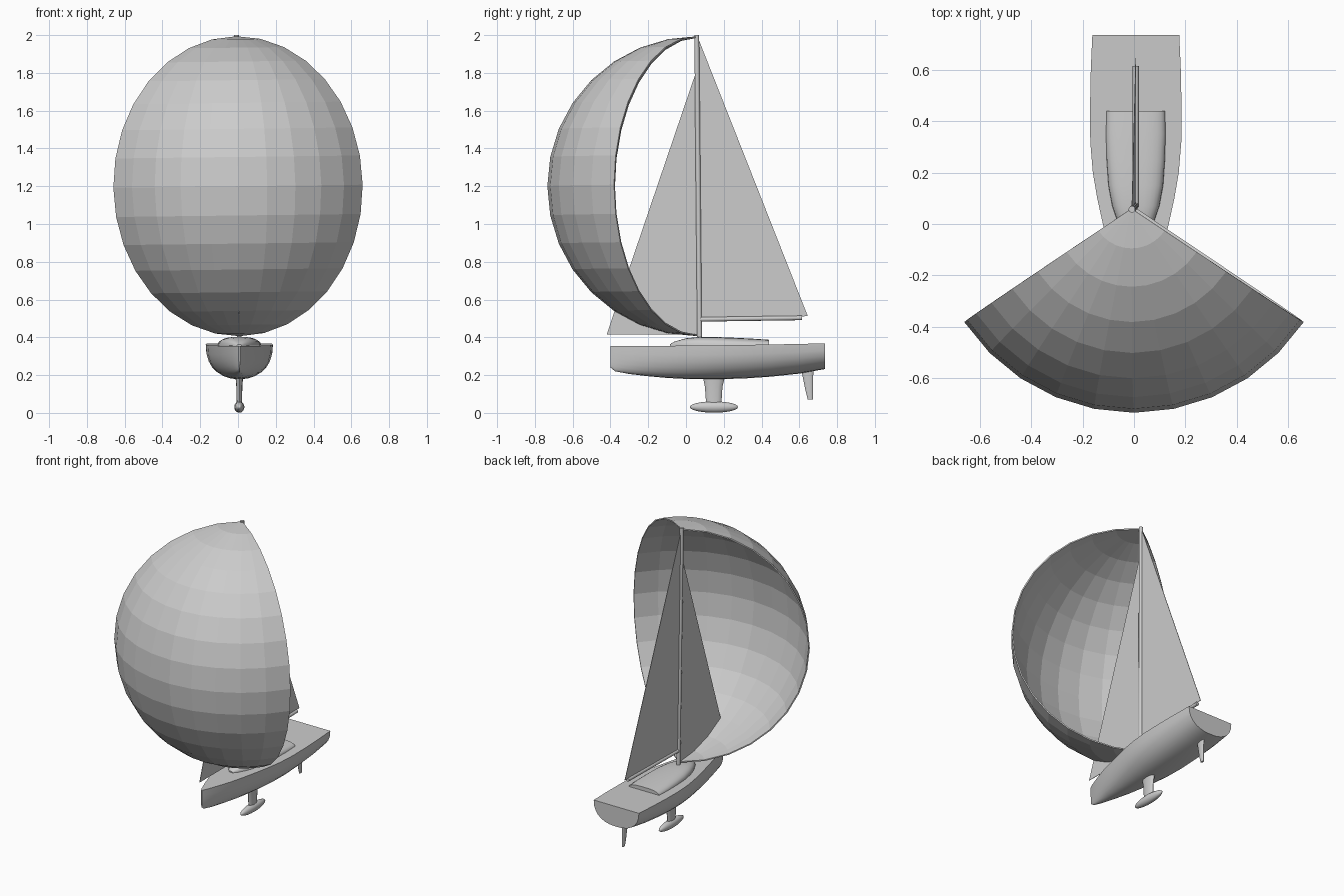
import bpy, bmesh, math
from math import sin, cos, pi, radians, atan2
from mathutils import Vector, Matrix

if "Cube" in bpy.data.objects:
    bpy.data.objects.remove(bpy.data.objects["Cube"])


def finish(name, bm, smooth=None):
    bmesh.ops.recalc_face_normals(bm, faces=bm.faces[:])
    me = bpy.data.meshes.new(name)
    bm.to_mesh(me)
    bm.free()
    ob = bpy.data.objects.new(name, me)
    bpy.context.collection.objects.link(ob)
    if smooth:
        bpy.ops.object.select_all(action='DESELECT')
        bpy.context.view_layer.objects.active = ob
        ob.select_set(True)
        bpy.ops.object.shade_smooth_by_angle(angle=radians(smooth))
    return ob


def loft(name, rings, smooth=None):
    """Skin closed rings of equal length and cap both ends."""
    bm = bmesh.new()
    rows = [[bm.verts.new(p) for p in r] for r in rings]
    n = len(rows[0])
    for a, b in zip(rows, rows[1:]):
        for i in range(n):
            j = (i + 1) % n
            bm.faces.new((a[i], a[j], b[j], b[i]))
    bm.faces.new(rows[0])
    bm.faces.new(rows[-1])
    return finish(name, bm, smooth)


def half_oval(y, w, z, h, x=0.007, n=14, p=0.85):
    """Half-oval section standing on (or hanging from) level z."""
    pts = []
    for i in range(n + 1):
        a = pi * i / n
        c = cos(a)
        pts.append((x + w * math.copysign(abs(c) ** p, c), y, z + h * max(sin(a), 0) ** p))
    return pts


def foil(z, y0, y1, t, x=0.007, n=12):
    """Oval fin section at height z."""
    return [(x + t * sin(2 * pi * i / n),
             (y0 + y1) / 2 + (y1 - y0) / 2 * cos(2 * pi * i / n), z) for i in range(n)]


def rod(name, a, b, r, n=12):
    a, b = Vector(a), Vector(b)
    q = (b - a).to_track_quat('Z', 'Y')
    circle = [q @ Vector((r * cos(2 * pi * i / n), r * sin(2 * pi * i / n), 0)) for i in range(n)]
    return loft(name, [[a + c for c in circle], [b + c for c in circle]], 40)


def flat_sail(name, pts, t=0.003):
    return loft(name, [[(x + s * t / 2, y, z) for x, y, z in pts] for s in (-1, 1)])


# hull: (y, half width, deck height, keel height)
stations = [(-0.40, 0.004, 0.355, 0.24), (-0.375, 0.016, 0.355, 0.22),
            (-0.3, 0.044, 0.355, 0.206), (-0.2, 0.078, 0.355, 0.194),
            (-0.1, 0.104, 0.355, 0.185), (0.0, 0.128, 0.356, 0.18),
            (0.1, 0.15, 0.357, 0.178), (0.2, 0.167, 0.358, 0.179),
            (0.32, 0.177, 0.36, 0.183), (0.45, 0.178, 0.362, 0.192),
            (0.6, 0.175, 0.365, 0.208), (0.735, 0.169, 0.368, 0.232)]
loft("hull", [half_oval(y, w, d, k - d) for y, w, d, k in stations], 35)

# cabin roof: (y, half width, top height)
roof = [(-0.085, 0.012, 0.363), (-0.06, 0.035, 0.378), (0.0, 0.068, 0.395),
        (0.07, 0.092, 0.402), (0.15, 0.107, 0.402), (0.25, 0.114, 0.398),
        (0.35, 0.117, 0.393), (0.44, 0.115, 0.387)]
loft("cabin", [half_oval(y, w, 0.352, t - 0.352, p=0.7) for y, w, t in roof], 40)

# keel fin, bulb and rudder
loft("keel_fin", [foil(0.2, 0.087, 0.208, 0.021), foil(0.14, 0.1, 0.193, 0.016),
                  foil(0.04, 0.107, 0.187, 0.014)], 40)
bm = bmesh.new()
bmesh.ops.create_uvsphere(bm, u_segments=16, v_segments=12, radius=1, matrix=
    Matrix.Translation((0.007, 0.148, 0.031)) @ Matrix.Diagonal((0.027, 0.128, 0.03, 1))
    @ Matrix.Rotation(pi / 2, 4, 'X'))
finish("keel_bulb", bm, 40)
loft("rudder", [foil(0.24, 0.608, 0.674, 0.01), foil(0.12, 0.632, 0.673, 0.008),
                foil(0.07, 0.645, 0.672, 0.006)], 40)

# mast and boom
rod("mast", (0.007, 0.072, 0.38), (-0.008, 0.057, 2.0), 0.013)
rod("boom", (0.007, 0.07, 0.495), (0.007, 0.614, 0.503), 0.012)

# mainsail and jib
flat_sail("mainsail", [(0.006, 0.075, 0.5), (0.007, 0.645, 0.512), (-0.008, 0.062, 1.99)])
flat_sail("jib", [(0.006, 0.07, 0.415), (0.006, -0.42, 0.415), (-0.006, 0.055, 1.81)])

# spinnaker: wedge of a faceted sphere around the mast
bm = bmesh.new()
bmesh.ops.create_uvsphere(bm, u_segments=32, v_segments=16, radius=0.79)
out = []
for f in bm.faces:
    c = f.calc_center_median()
    if abs(atan2(c.x, -c.y)) > radians(56.25):
        out.append(f)
bmesh.ops.delete(bm, geom=out, context='FACES')
sail = finish("spinnaker", bm)
sail.location = (0, 0.06, 1.2)
sail.rotation_euler = (0, radians(-0.7), 0)
mod = sail.modifiers.new("cloth", 'SOLIDIFY')
mod.thickness = 0.008
mod.offset = 0
